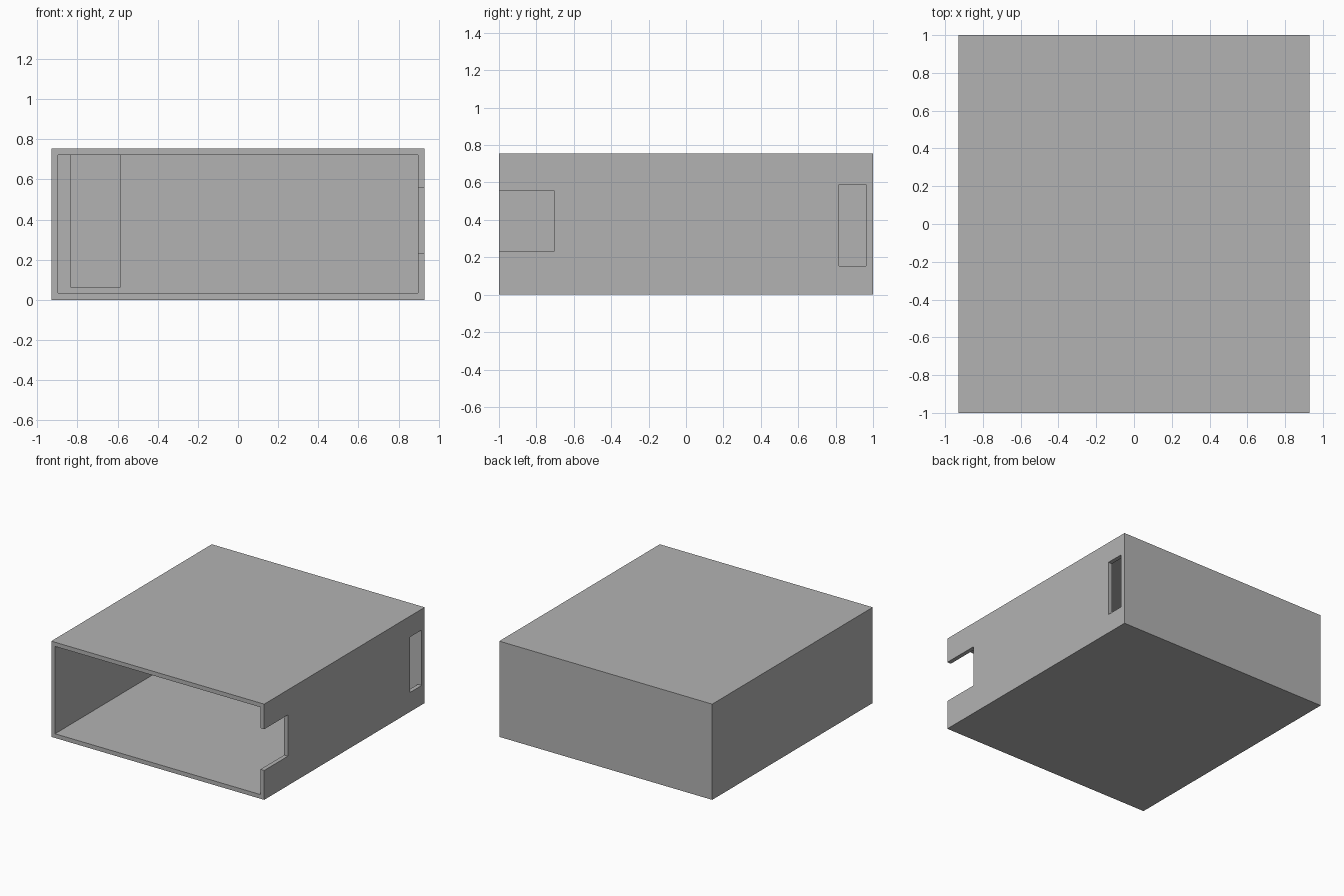
import bpy

if "Cube" in bpy.data.objects:
    bpy.data.objects.remove(bpy.data.objects["Cube"])

grey = bpy.data.materials.new("plain grey")
grey.diffuse_color = (0.45, 0.45, 0.45, 1)
grey.use_nodes = True
grey.node_tree.nodes["Principled BSDF"].inputs["Base Color"].default_value = grey.diffuse_color

W, D, H, T = 0.929, 1.0, 0.755, 0.033   # half width, half depth, height, wall


def box(name, x, y, z):
    """Box from (min, max) pairs on each axis."""
    verts = [(a, b, c) for a in x for b in y for c in z]
    faces = [(0, 1, 3, 2), (4, 6, 7, 5), (0, 4, 5, 1),
             (2, 3, 7, 6), (0, 2, 6, 4), (1, 5, 7, 3)]
    mesh = bpy.data.meshes.new(name)
    mesh.from_pydata(verts, [], faces)
    mesh.materials.append(grey)
    obj = bpy.data.objects.new(name, mesh)
    bpy.context.collection.objects.link(obj)
    return obj


# Outer shell
case = box("case", (-W, W), (-D, D), (0, H))

# Cavity open at the front, side notch, side slot, shallow pocket in the back wall
cutters = [
    box("cavity_cutter", (-W + T, W - T), (-D - 0.1, D - T), (T, H - T)),
    box("notch_cutter", (W - 0.1, W + 0.1), (-D - 0.1, -0.705), (0.232, 0.557)),
    box("slot_cutter", (W - 0.1, W + 0.1), (0.818, 0.963), (0.153, 0.59)),
    box("pocket_cutter", (-0.835, -0.585), (0.9, D - T / 2), (0.063, H - T - 0.0005)),
]
for cutter in cutters:
    cutter.hide_render = True
    cutter.display_type = 'WIRE'
    mod = case.modifiers.new(cutter.name, 'BOOLEAN')
    mod.operation = 'DIFFERENCE'
    mod.solver = 'EXACT'
    mod.object = cutter
